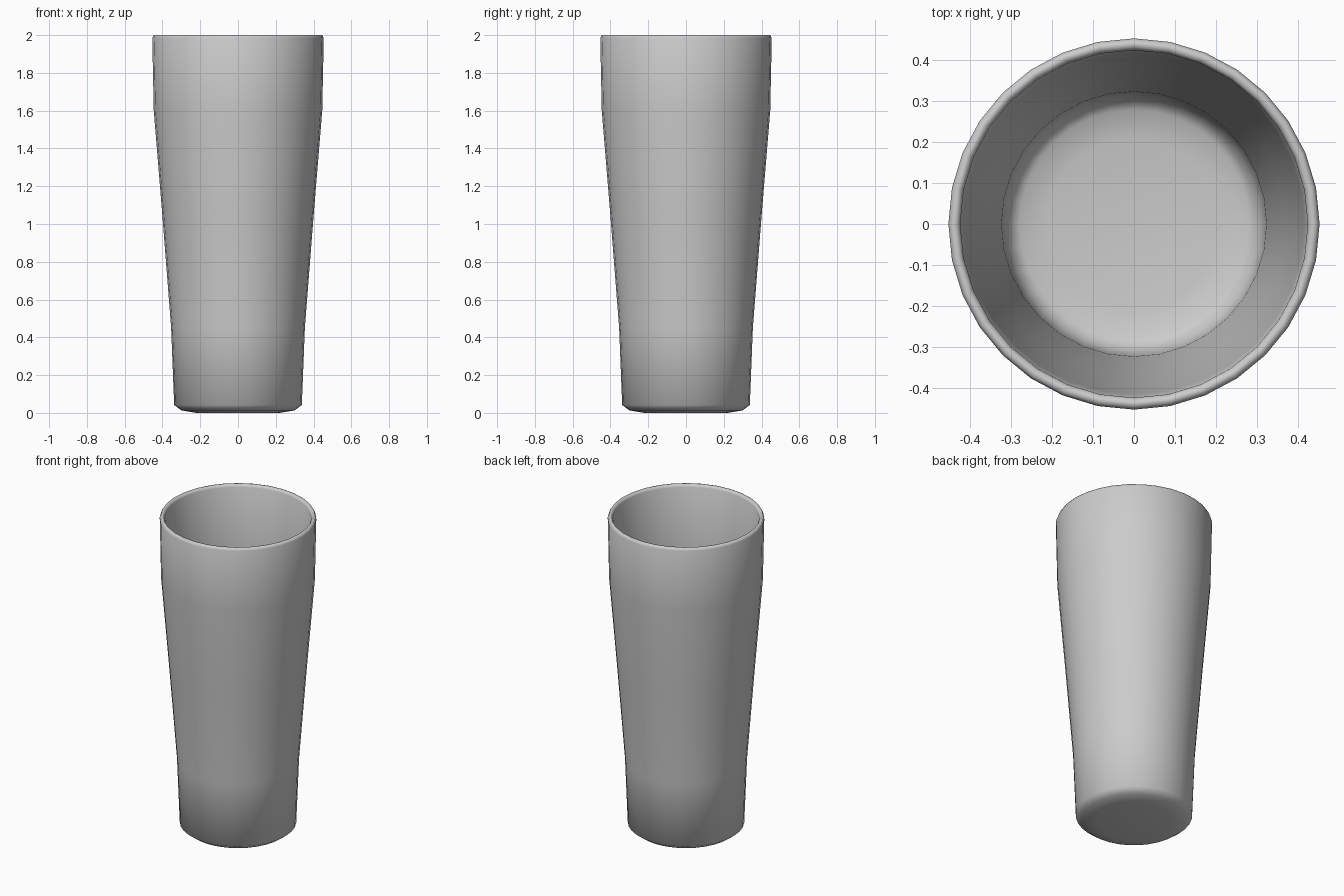
import bpy, bmesh, math

if "Cube" in bpy.data.objects:
    bpy.data.objects.remove(bpy.data.objects["Cube"])

SIDES = 32

# Outer wall from the base centre up, over the rim, then down the inside to the floor
profile = [
    (0.22, 0.0), (0.30, 0.013), (0.338, 0.042), (0.354, 0.45),
    (0.40, 1.04), (0.446, 1.60), (0.454, 1.985), (0.447, 2.0),
    (0.433, 2.0), (0.425, 1.985), (0.416, 1.60), (0.37, 1.04),
    (0.324, 0.45), (0.308, 0.06), (0.28, 0.043), (0.21, 0.032),
]

bm = bmesh.new()

# Rings of the lathed cup
rings = []
for r, z in profile:
    rings.append([bm.verts.new((r * math.cos(2 * math.pi * i / SIDES),
                                r * math.sin(2 * math.pi * i / SIDES), z))
                  for i in range(SIDES)])
for low, high in zip(rings, rings[1:]):
    for i in range(SIDES):
        j = (i + 1) % SIDES
        bm.faces.new((low[i], low[j], high[j], high[i]))

# Triangle fans for the underside and the inner floor
for ring, z in ((rings[0], 0.0), (rings[-1], 0.03)):
    centre = bm.verts.new((0, 0, z))
    for i in range(SIDES):
        bm.faces.new((ring[i], ring[(i + 1) % SIDES], centre))

bmesh.ops.recalc_face_normals(bm, faces=bm.faces)
mesh = bpy.data.meshes.new("tumbler")
bm.to_mesh(mesh)
bm.free()
mesh.shade_smooth()
cup = bpy.data.objects.new("tumbler", mesh)
bpy.context.collection.objects.link(cup)
